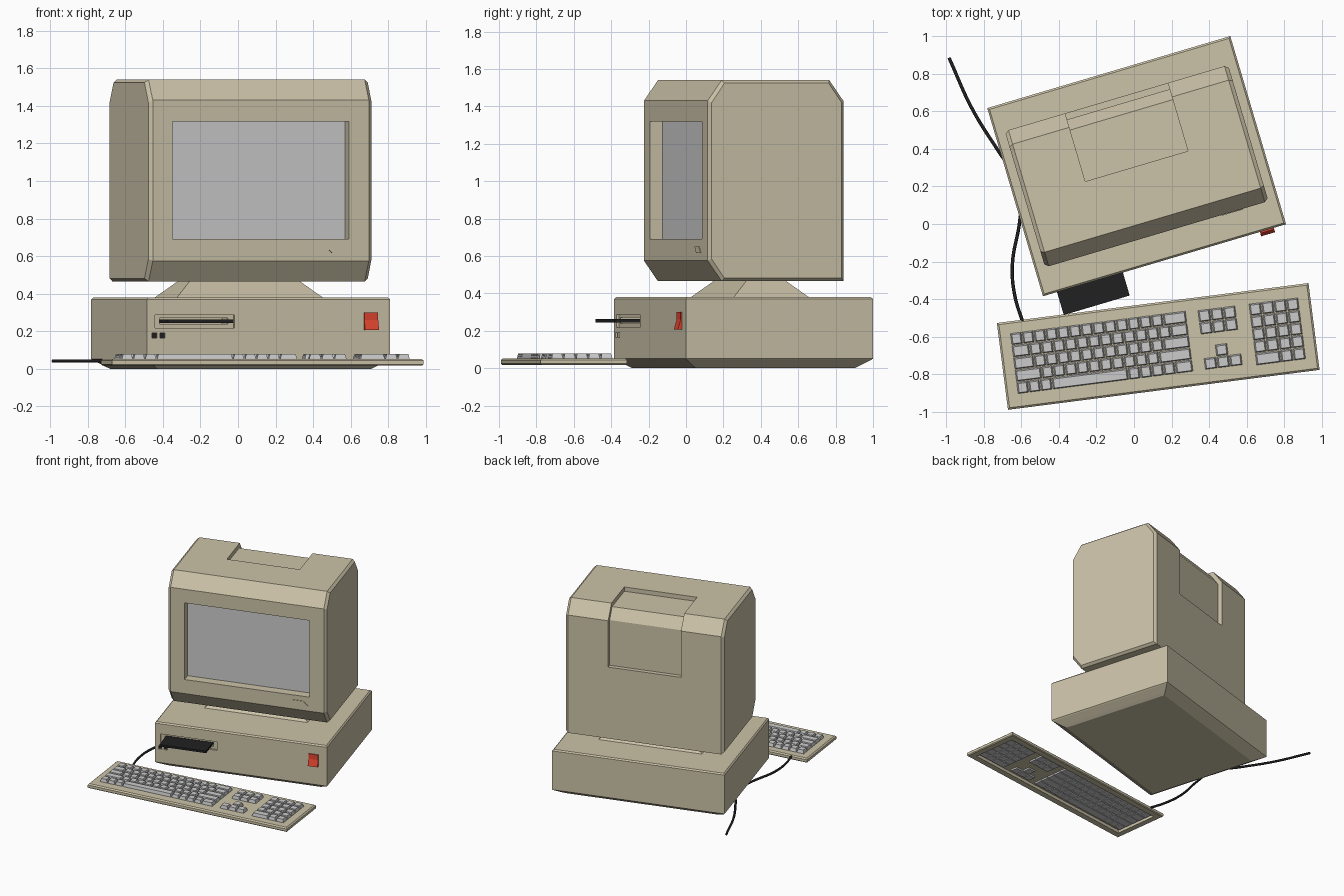
import bpy, bmesh
from math import radians
from mathutils import Matrix, Vector

if "Cube" in bpy.data.objects:
    bpy.data.objects.remove(bpy.data.objects["Cube"])


def material(name, rgb):
    m = bpy.data.materials.new(name)
    m.diffuse_color = (*rgb, 1)
    m.use_nodes = True
    m.node_tree.nodes["Principled BSDF"].inputs["Base Color"].default_value = m.diffuse_color
    return m


BEIGE = material("beige_plastic", (0.60, 0.54, 0.39))
BLACK = material("black_plastic", (0.015, 0.015, 0.015))
RED = material("red_plastic", (0.75, 0.06, 0.03))

# The computer and the keyboard each have their own turned frame
PC = Matrix.Translation((0.014, 0.308, 0)) @ Matrix.Rotation(radians(16.5), 4, 'Z')
KB = Matrix.Translation((0.129, -0.652, 0)) @ Matrix.Rotation(radians(7.3), 4, 'Z')


def add_loft(bm, rings):
    loops = [[bm.verts.new(p) for p in ring] for ring in rings]
    n = len(loops[0])
    for a, b in zip(loops, loops[1:]):
        for i in range(n):
            j = (i + 1) % n
            bm.faces.new((a[i], a[j], b[j], b[i]))
    bm.faces.new(loops[0][::-1])
    bm.faces.new(loops[-1])


def finish(name, bm, mat, frame):
    bmesh.ops.recalc_face_normals(bm, faces=bm.faces)
    bm.transform(frame)
    me = bpy.data.meshes.new(name)
    bm.to_mesh(me)
    bm.free()
    if mat:
        me.materials.append(mat)
    ob = bpy.data.objects.new(name, me)
    bpy.context.collection.objects.link(ob)
    return ob


def loft(name, rings, mat=None, frame=PC):
    bm = bmesh.new()
    add_loft(bm, rings)
    return finish(name, bm, mat, frame)


def rect(x0, x1, y0, y1, z):
    return [(x0, y0, z), (x1, y0, z), (x1, y1, z), (x0, y1, z)]


def box(name, x0, x1, y0, y1, z0, z1, mat=None, frame=PC):
    return loft(name, [rect(x0, x1, y0, y1, z0), rect(x0, x1, y0, y1, z1)], mat, frame)


def stack(name, w, d, layers, mat, frame, cy=0):
    """Rectangles w x d stacked as (inset, z) layers."""
    return loft(name, [rect(-w/2 + i, w/2 - i, cy - d/2 + i, cy + d/2 - i, z)
                       for i, z in layers], mat, frame)


def extrude_x(name, profile, x0, x1, mat=None, frame=PC):
    return loft(name, [[(x, y, z) for y, z in profile] for x in (x0, x1)], mat, frame)


def cut(target, cutter):
    cutter.hide_render = True
    mod = target.modifiers.new("cut", 'BOOLEAN')
    mod.operation, mod.solver, mod.object = 'DIFFERENCE', 'EXACT', cutter
    bpy.context.view_layer.objects.active = target
    bpy.ops.object.modifier_apply(modifier=mod.name)
    bpy.data.objects.remove(cutter)


# System unit: stepped underside, thin top bevel
F = -0.5225
unit = stack("system_unit", 1.35, 1.045,
             [(0.08, 0), (0.06, 0.012), (0.008, 0.045), (0, 0.052), (0, 0.37), (0.01, 0.38)],
             BEIGE, PC)
cut(unit, box("bay_cutter", -0.63, -0.19, F - 0.1, F + 0.015, 0.218, 0.287))
cut(unit, box("slot_cutter", -0.60, -0.22, F - 0.1, F + 0.13, 0.238, 0.27))
for x in (-0.633, -0.588):
    cut(unit, box("port_cutter", x - 0.014, x + 0.014, F - 0.1, F + 0.02, 0.163, 0.191))
    box("port", x - 0.013, x + 0.013, F + 0.008, F + 0.03, 0.164, 0.190, BLACK)
box("floppy_disk", -0.597, -0.231, -0.65, -0.40, 0.245, 0.262, BLACK)

# Rocker switch
extrude_x("power_switch", [(F + 0.02, 0.30), (F - 0.008, 0.30), (F - 0.008, 0.26),
                           (F - 0.024, 0.207), (F + 0.02, 0.207)], 0.53, 0.607, RED)

# Monitor foot
loft("monitor_foot", [rect(-0.41, 0.41, -0.18, 0.25, 0.375),
                      rect(-0.29, 0.29, -0.06, 0.13, 0.48)], BEIGE)

# Monitor housing: side profile lofted across, with bevelled sides
def side_profile(x, i):
    y0, y1, z0, z1 = -0.378 + i, 0.378 - i, 0.465 + i, 1.54 - i
    c, h = 0.078 - 0.4*i, 0.11 - 0.4*i
    return [(x, y, z) for y, z in ((y0 + c, z0), (y1, z0), (y1, z1 - h), (y1 - c, z1),
                                   (y0 + c, z1), (y0, z1 - h), (y0, z0 + h))]


monitor = loft("monitor_housing", [side_profile(-0.62, 0.016), side_profile(-0.60, 0),
                                   side_profile(0.60, 0), side_profile(0.62, 0.016)], BEIGE)
cut(monitor, box("screen_cutter", -0.49, 0.49, -0.6, -0.306, 0.69, 1.318))
cut(monitor, extrude_x("handle_cutter", [(0, 1.505), (0.285, 1.505), (0.343, 1.42),
                                         (0.343, 1.05), (0.5, 1.05), (0.5, 1.7), (0, 1.7)],
                       -0.285, 0.285))
box("screen", -0.488, 0.488, -0.308, -0.29, 0.692, 1.316)

# Slanted monitor button
loft("monitor_button", [[(0.36, y, 0.652), (0.44, y, 0.652), (0.478, y, 0.616), (0.395, y, 0.616)]
                        for y in (-0.37, -0.382)], BEIGE)

# Keyboard tray, hollow underneath
tray = stack("keyboard_case", 1.673, 0.466,
             [(0.006, 0.018), (0, 0.024), (0, 0.044), (0.01, 0.053)], BEIGE, KB)
cut(tray, box("tray_cutter", -0.785, 0.785, -0.18, 0.18, -0.1, 0.043, None, KB))


# Key groups: rows of key widths in key units, negative for a gap
def keys(name, u0, v_top, pu, pv, rows):
    bm = bmesh.new()
    for r, row in enumerate(rows):
        u, v1 = u0, v_top - r*pv
        for w in row:
            if w > 0:
                a, b, c, d = u + 0.003, u + w*pu - 0.003, v1 - pv + 0.003, v1 - 0.003
                t = 0.007
                add_loft(bm, [rect(a, b, c, d, 0.03), rect(a, b, c, d, 0.056),
                              rect(a + t, b - t, c + t*0.6, d - t, 0.079)])
            u += abs(w)*pu
    finish(name, bm, None, KB)


keys("main_keys", -0.775, 0.171, 0.063, 0.0656, [
    [1]*13 + [2],
    [1.5] + [1]*12 + [1.5],
    [1.75] + [1]*11 + [2.25],
    [2.25] + [1]*10 + [2.75],
    [1, 1, 1, 6.5, 1, 1, 1, 1, 1.5]])
keys("navigation_keys", 0.231, 0.165, 0.068, 0.066, [[1]*3]*2)
keys("arrow_keys", 0.231, -0.028, 0.068, 0.064, [[-1, 1], [1]*3])
keys("number_keys", 0.505, 0.165, 0.067, 0.0665, [[1]*4]*4 + [[2, 1, 1]])

# Cable: from the keyboard, under the system unit and out behind it
curve = bpy.data.curves.new("cable", 'CURVE')
curve.dimensions = '3D'
curve.bevel_depth, curve.bevel_resolution, curve.resolution_u = 0.009, 1, 8
curve.use_fill_caps = True
path = [(-0.59, -0.53), (-0.635, -0.38), (-0.648, -0.22), (-0.608, 0.02), (-0.60, 0.2),
        (-0.72, 0.385), (-0.86, 0.61), (-0.985, 0.885)]
spline = curve.splines.new('BEZIER')
spline.bezier_points.add(len(path) - 1)
for bp, (x, y) in zip(spline.bezier_points, path):
    bp.co = Vector((x, y, 0.042))
    bp.handle_left_type = bp.handle_right_type = 'AUTO'
curve.materials.append(BLACK)
bpy.context.collection.objects.link(bpy.data.objects.new("cable", curve))
